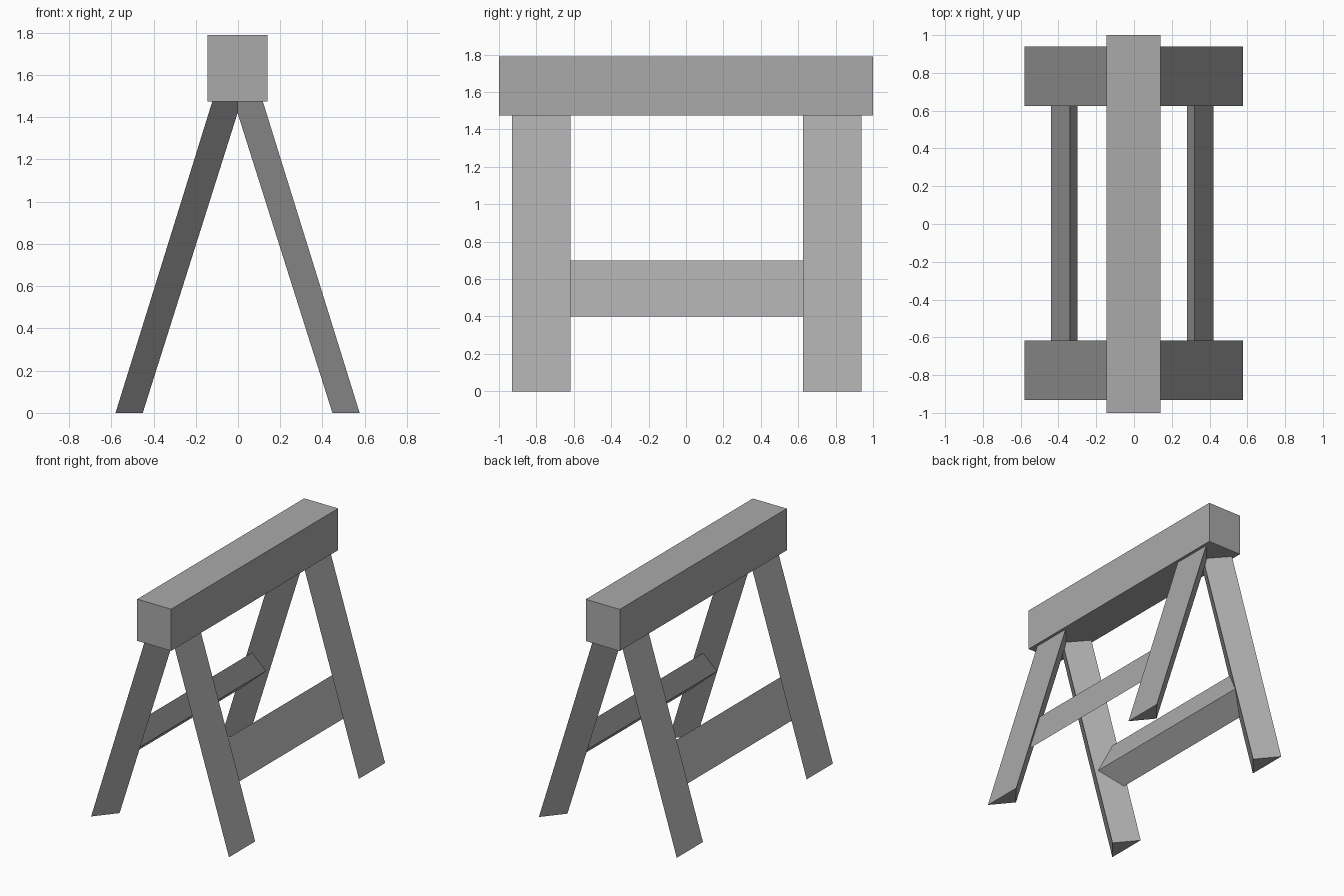
import bpy
import bmesh

cube = bpy.data.objects.get("Cube")
if cube:
    bpy.data.objects.remove(cube, do_unlink=True)

grey = bpy.data.materials.new("plain_grey")
grey.use_nodes = True
grey.diffuse_color = (0.4, 0.4, 0.4, 1)
grey.node_tree.nodes["Principled BSDF"].inputs["Base Color"].default_value = (0.4, 0.4, 0.4, 1)


def prism(name, start, end):
    """Solid between two matching outlines, given as lists of points."""
    bm = bmesh.new()
    a = [bm.verts.new(p) for p in start]
    b = [bm.verts.new(p) for p in end]
    bm.faces.new(a)
    bm.faces.new(b)
    n = len(a)
    for i in range(n):
        j = (i + 1) % n
        bm.faces.new((a[i], a[j], b[j], b[i]))
    bmesh.ops.recalc_face_normals(bm, faces=bm.faces)
    mesh = bpy.data.meshes.new(name)
    bm.to_mesh(mesh)
    bm.free()
    mesh.materials.append(grey)
    obj = bpy.data.objects.new(name, mesh)
    bpy.context.collection.objects.link(obj)
    return obj


# Top beam
beam = [(-0.145, 1.474), (0.14, 1.474), (0.14, 1.79), (-0.145, 1.79)]
prism("top_beam", [(x, -1, z) for x, z in beam], [(x, 1, z) for x, z in beam])

# Splayed legs: triangular section, flat side out, ridge facing inward
TOP = 1.48
for side, sx in (("left", 1), ("right", -1)):
    for end, yc in (("front", -0.774), ("back", 0.782)):
        def section(outer, inner, z):
            return [(sx * outer - 0.002, yc - 0.157, z),
                    (sx * outer - 0.002, yc + 0.157, z),
                    (sx * inner - 0.002, yc, z)]
        prism(f"{end}_{side}_leg", section(0.578, 0.449, 0), section(0.118, -0.019, TOP))

# Side rails: triangular section, ends set into the legs
for side, sx, shift in (("left", 1, 0), ("right", -1, -0.02)):
    profile = [(0.42, 0.40), (0.32, 0.70), (0.28, 0.53)]
    ends = [[(sx * x + shift, y, z) for x, z in profile] for y in (-0.774, 0.782)]
    prism(f"{side}_rail", *ends)
